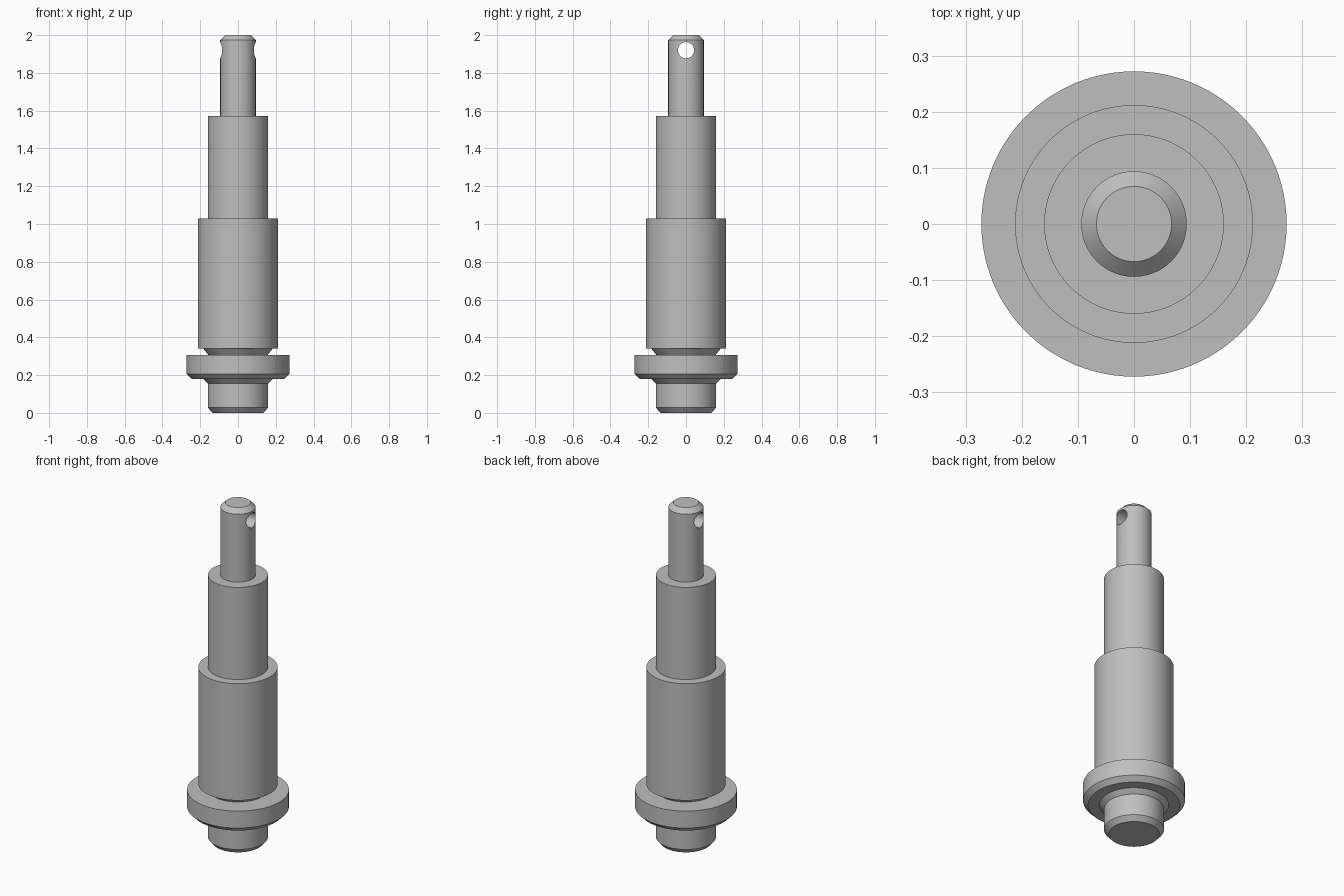
import bpy, bmesh, math
from mathutils import Matrix

if "Cube" in bpy.data.objects:
    bpy.data.objects.remove(bpy.data.objects["Cube"])

SEGMENTS = 96

steel = bpy.data.materials.new("grey steel")
steel.diffuse_color = (0.52, 0.52, 0.52, 1)
steel.use_nodes = True
steel.node_tree.nodes["Principled BSDF"].inputs["Base Color"].default_value = steel.diffuse_color


def lathe(name, profile):
    """Spin (radius, z) points around z; both ends lie on the axis."""
    bm = bmesh.new()
    verts = [bm.verts.new((r, 0, z)) for r, z in profile]
    edges = [bm.edges.new(pair) for pair in zip(verts, verts[1:])]
    bmesh.ops.spin(bm, geom=verts + edges, cent=(0, 0, 0), axis=(0, 0, 1),
                   angle=math.tau, steps=SEGMENTS, use_duplicate=False)
    bmesh.ops.remove_doubles(bm, verts=bm.verts, dist=1e-4)
    bmesh.ops.recalc_face_normals(bm, faces=bm.faces)
    mesh = bpy.data.meshes.new(name)
    bm.to_mesh(mesh)
    bm.free()
    mesh.materials.append(steel)
    obj = bpy.data.objects.new(name, mesh)
    bpy.context.collection.objects.link(obj)
    return obj


# Stepped shaft, from the bottom stub to the top pin
shaft = lathe("stepped_shaft", [
    (0, 0), (0.135, 0), (0.16, 0.028), (0.16, 0.155),       # stub
    (0.185, 0.18), (0.245, 0.18), (0.272, 0.207),           # flange underside
    (0.272, 0.307), (0.157, 0.307),                         # flange
    (0.185, 0.342), (0.212, 0.342), (0.212, 1.03),          # main body
    (0.16, 1.03), (0.16, 1.573),                            # upper body
    (0.094, 1.573), (0.094, 1.974), (0.067, 2), (0, 2),     # pin
])

# Cross hole through the pin, along x
bm = bmesh.new()
bmesh.ops.create_cone(bm, cap_ends=True, segments=48, radius1=0.043,
                      radius2=0.043, depth=0.4,
                      matrix=Matrix.Translation((0, 0, 1.92))
                      @ Matrix.Rotation(math.pi / 2, 4, 'Y'))
mesh = bpy.data.meshes.new("cross_hole_cutter")
bm.to_mesh(mesh)
bm.free()
mesh.materials.append(steel)
cutter = bpy.data.objects.new("cross_hole_cutter", mesh)
bpy.context.collection.objects.link(cutter)
cutter.hide_render = True
cutter.hide_viewport = True

hole = shaft.modifiers.new("cross_hole", 'BOOLEAN')
hole.operation = 'DIFFERENCE'
hole.solver = 'EXACT'
hole.object = cutter

# Bake the hole, then smooth the round faces and keep the steps sharp
bpy.context.view_layer.objects.active = shaft
shaft.select_set(True)
bpy.ops.object.modifier_apply(modifier=hole.name)
bpy.ops.object.shade_smooth_by_angle(angle=math.radians(30))
